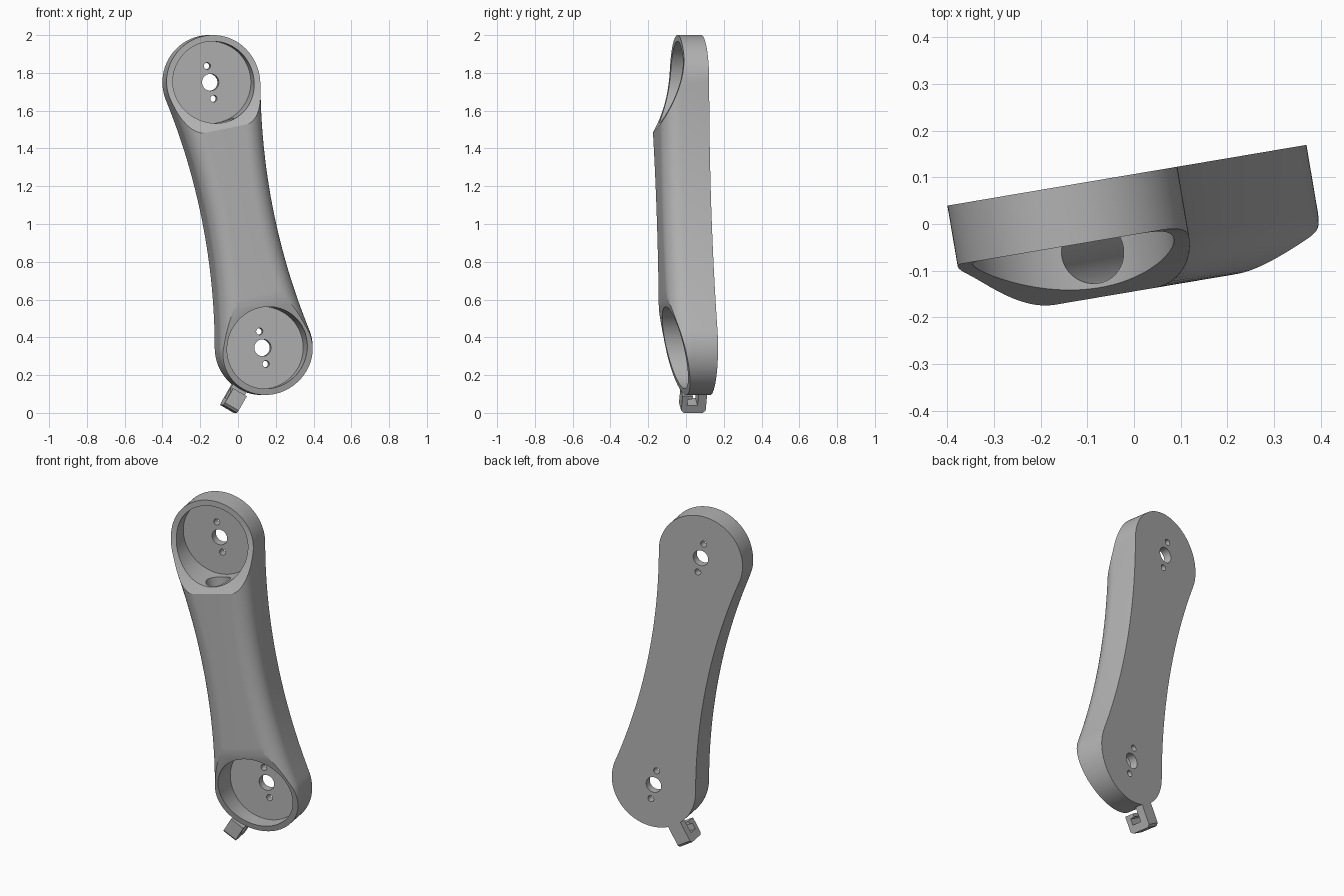
import bpy, bmesh, math
from math import sin, cos, pi
from mathutils import Matrix

cube = bpy.data.objects.get("Cube")
if cube:
    bpy.data.objects.remove(cube, do_unlink=True)

# Main dimensions
HALF = 0.7165          # half distance between the two end centres
END_R = 0.25           # end radius
WAIST = 0.18           # half width at the middle
BACK, FRONT = 0.106, -0.142
FILLET = 0.1
FLOOR = 0.06           # depth of the pocket floors
TIP = -0.022           # front height at the thin tips
SIDE_R = (HALF**2 + WAIST**2 - END_R**2) / (2 * (END_R - WAIST))
PHI = math.atan2(HALF, WAIST + SIDE_R)

# Local frame: x across, y depth, z along the arm
PLACE = (Matrix.Translation((0.0025, 0, 1.0475))
         @ Matrix.Rotation(math.radians(9.6), 4, 'Z')
         @ Matrix.Rotation(math.radians(-11.3), 4, 'Y'))

grey = bpy.data.materials.new("plain grey")
grey.use_nodes = True
grey.diffuse_color = (0.45, 0.45, 0.45, 1)
grey.node_tree.nodes["Principled BSDF"].inputs["Base Color"].default_value = (0.45, 0.45, 0.45, 1)


def make_object(name, bm):
    bmesh.ops.recalc_face_normals(bm, faces=bm.faces)
    mesh = bpy.data.meshes.new(name)
    bm.to_mesh(mesh)
    bm.free()
    mesh.materials.append(grey)
    obj = bpy.data.objects.new(name, mesh)
    bpy.context.scene.collection.objects.link(obj)
    return obj


def loft(name, rings):
    """Closed solid through rings of equal point count."""
    bm = bmesh.new()
    loops = [[bm.verts.new(p) for p in ring] for ring in rings]
    n = len(loops[0])
    for a, b in zip(loops, loops[1:]):
        for i in range(n):
            j = (i + 1) % n
            bm.faces.new((a[i], a[j], b[j], b[i]))
    bm.faces.new(loops[0])
    bm.faces.new(loops[-1])
    return make_object(name, bm)


def side_prism(name, profile, half_width):
    """Extrude a (depth, height) profile across the arm."""
    return loft(name, [[(x, v, z) for v, z in profile] for x in (-half_width, half_width)])


def bore(name, radius, z, front, back, segments):
    """Cylinder running through the depth."""
    ring = [2 * pi * i / segments for i in range(segments)]
    return loft(name, [[(radius * cos(t), y, z + radius * sin(t)) for t in ring]
                       for y in (front, back)])


def arc(cx, cz, r, start, end, n):
    return [(cx + r * cos(start + (end - start) * i / n),
             cz + r * sin(start + (end - start) * i / n)) for i in range(n)]


def outline(inset, y):
    """Waisted outline with round ends, moved inward by inset."""
    r, cx = END_R - inset, WAIST + SIDE_R
    pts = arc(0, HALF, r, -PHI, pi + PHI, 64)
    pts += arc(-cx, 0, SIDE_R + inset, PHI, -PHI, 32)
    pts += arc(0, -HALF, r, pi - PHI, 2 * pi + PHI, 64)
    pts += arc(cx, 0, SIDE_R + inset, pi + PHI, pi - PHI, 32)
    return [(x, y, z) for x, z in pts]


def cut(target, cutter):
    mod = target.modifiers.new("cut", 'BOOLEAN')
    mod.operation = 'DIFFERENCE'
    mod.solver = 'EXACT'
    mod.object = cutter
    bpy.ops.object.select_all(action='DESELECT')
    bpy.context.view_layer.objects.active = target
    target.select_set(True)
    bpy.ops.object.modifier_apply(modifier=mod.name)
    bpy.data.objects.remove(cutter, do_unlink=True)


# Arm body with rounded front edges
rings = [outline(0, BACK)]
for i in range(13):
    a = pi / 2 * i / 12
    rings.append(outline(FILLET * (1 - cos(a)), FRONT + FILLET * (1 - sin(a))))
arm = loft("arm_body", rings)

# Scooped front cut at the top end, straight slanted cut at the bottom end
end = HALF + END_R
drop = FRONT - TIP
steps = [-0.05] + [0.13 + 0.39 * i / 16 for i in range(17)]
scoop = [(TIP + drop * (max(0, t - 0.13) / 0.37) ** 2, end - t) for t in steps]
scoop += [(-0.4, end - steps[-1]), (-0.4, end + 0.05)]
cut(arm, side_prism("top_scoop", scoop, 0.5))
slant = [(TIP + drop * t / 0.5, t - end) for t in (-0.05, 0.54)]
slant += [(-0.4, 0.54 - end), (-0.4, -0.05 - end)]
cut(arm, side_prism("bottom_slant", slant, 0.5))

# Round pockets, each with a centre hole and two small holes
for z in (HALF, -HALF):
    cut(arm, bore("pocket", 0.217, z, -0.4, FLOOR, 96))
    cut(arm, bore("centre_hole", 0.045, z, 0, 0.2, 40))
    for dz in (-0.088, 0.088):
        cut(arm, bore("small_hole", 0.018, z + dz, 0, 0.2, 24))

# Tunnel joining the pockets
ring = [2 * pi * i / 48 for i in range(48)]
cut(arm, loft("tunnel", [[(0.068 * cos(t), -0.044 + 0.068 * sin(t), z) for t in ring]
                         for z in (-HALF + 0.1, HALF - 0.1)]))

# Small hook below the bottom end
hook_profile = [(BACK, -0.235), (BACK, -0.36), (0.092, -0.374), (-0.011, -0.374),
                (-0.025, -0.36), (-0.025, -0.272), (0.03, -0.272), (0.03, -0.29),
                (0.004, -0.295), (0.004, -0.33), (0.06, -0.33), (0.06, -0.235)]
hook = side_prism("hook", hook_profile, 0.042)
hook.data.transform(Matrix.Translation((0, 0, -HALF))
                    @ Matrix.Rotation(math.radians(41.3), 4, 'Y'))

# Place the parts and shade them
for obj in (arm, hook):
    obj.data.transform(PLACE)
    bpy.ops.object.select_all(action='DESELECT')
    bpy.context.view_layer.objects.active = obj
    obj.select_set(True)
    bpy.ops.object.shade_smooth_by_angle(angle=math.radians(30))
